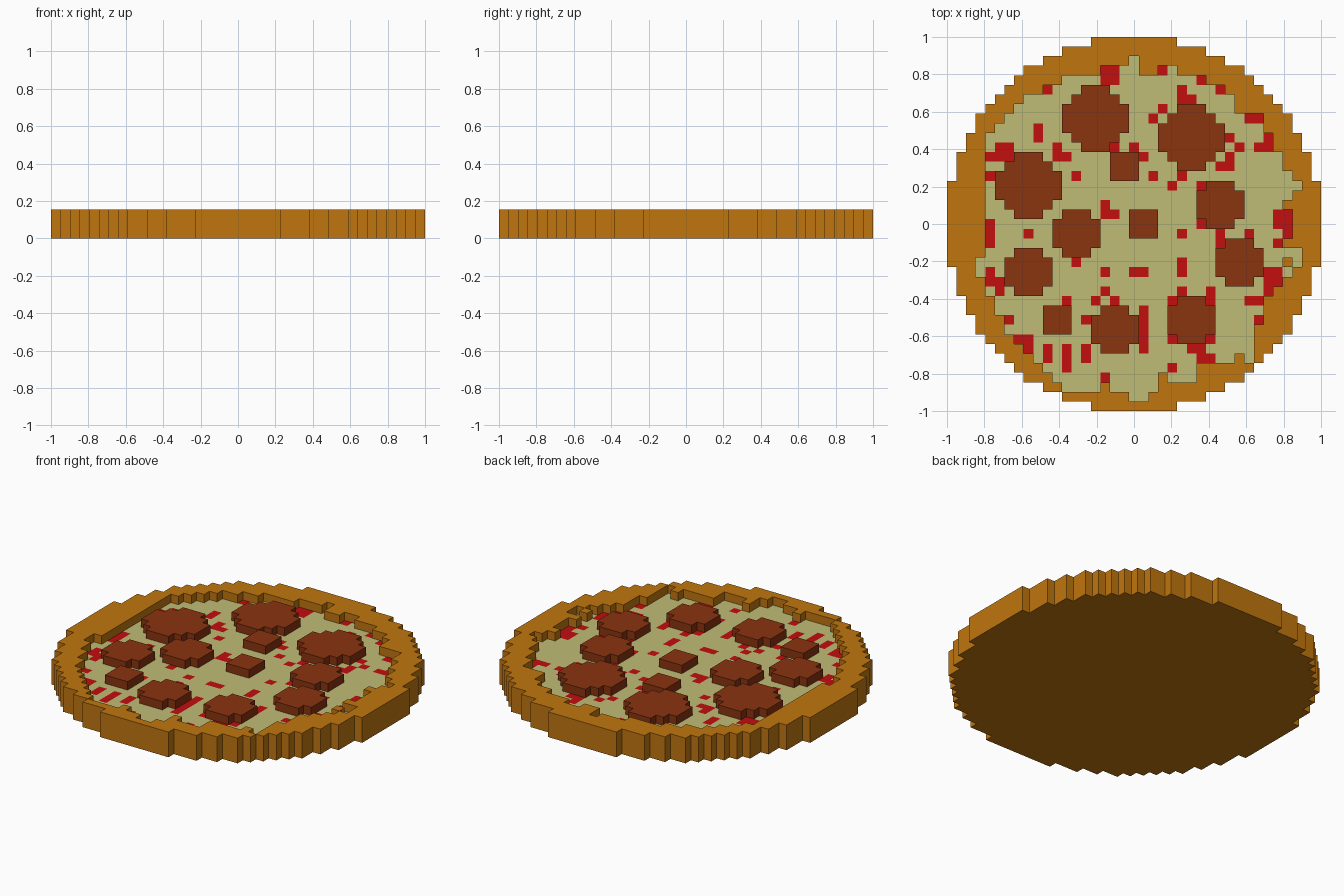
import bpy
import bmesh

if "Cube" in bpy.data.objects:
    bpy.data.objects.remove(bpy.data.objects["Cube"], do_unlink=True)

CELL = 2 / 39          # one block; the disc is 39 blocks across


def linear(c):
    return c / 12.92 if c <= 0.04045 else ((c + 0.055) / 1.055) ** 2.4


def material(name, hex_code):
    rgb = [linear(int(hex_code[k:k + 2], 16) / 255) for k in (0, 2, 4)]
    mat = bpy.data.materials.new(name)
    mat.use_nodes = True
    mat.diffuse_color = (*rgb, 1)
    bsdf = mat.node_tree.nodes["Principled BSDF"]
    bsdf.inputs["Base Color"].default_value = (*rgb, 1)
    bsdf.inputs["Roughness"].default_value = 0.9
    return mat


CRUST = material("baked_crust", "C0760F")
CHEESE = material("pale_cheese", "C0BC76")
SAUCE = material("tomato_sauce", "C40E0F")
SAUSAGE = material("sausage_brown", "8A330F")


def disc(ci, cj, radius_sq):
    """Blocks of a round slice centred on block (ci, cj)."""
    r = int(radius_sq ** 0.5) + 1
    return {(ci + i, cj + j) for i in range(-r, r + 1) for j in range(-r, r + 1)
            if i * i + j * j <= radius_sq}


def block_slab(name, cells, z0, z1, mats, rule=lambda c: 0):
    """Closed slab made of square blocks, walls only along its outline."""
    bm = bmesh.new()
    cache = {}

    def vert(i, j, z):
        key = (i, j, z)
        if key not in cache:
            cache[key] = bm.verts.new(((i - 0.5) * CELL, (j - 0.5) * CELL, z * CELL))
        return cache[key]

    for i, j in sorted(cells):
        ring = [(i, j), (i + 1, j), (i + 1, j + 1), (i, j + 1)]
        slot = rule((i, j))
        bm.faces.new([vert(*p, z1) for p in ring]).material_index = slot
        bm.faces.new([vert(*p, z0) for p in reversed(ring)])
        for k, (di, dj) in enumerate([(0, -1), (1, 0), (0, 1), (-1, 0)]):
            if (i + di, j + dj) not in cells:
                a, b = ring[k], ring[(k + 1) % 4]
                bm.faces.new([vert(*a, z0), vert(*b, z0), vert(*b, z1), vert(*a, z1)])
    mesh = bpy.data.meshes.new(name)
    bm.to_mesh(mesh)
    bm.free()
    for m in mats:
        mesh.materials.append(m)
    obj = bpy.data.objects.new(name, mesh)
    bpy.context.collection.objects.link(obj)
    return obj


# Cheese area: first and last block of each row, from the back row forward
SPANS = [(0, 0), (-3, 4), (-7, 7), (-9, 9), (-11, 10), (-12, 10), (-13, 13),
         (-14, 13), (-15, 14), (-15, 14), (-15, 15), (-15, 15), (-15, 16),
         (-15, 17), (-15, 16), (-15, 15), (-15, 16), (-15, 16), (-15, 16),
         (-15, 15), (-15, 17), (-16, 17), (-16, 16), (-15, 15), (-15, 14),
         (-14, 13), (-14, 13), (-13, 13), (-13, 12), (-12, 12), (-11, 12),
         (-10, 12), (-9, 6), (-8, 6), (-7, 2), (0, 1)]
cheese = {(i, 17 - row) for row, (a, b) in enumerate(SPANS) for i in range(a, b + 1)}
# Stray crust blocks poking through the cheese
cheese -= {(1, 16), (2, 16), (-3, -17), (11, -14), (3, -16), (16, -4)}

# Sauce spots, row: columns
SAUCE_NEAR_RIM = {
    16: [-3, -2, 3], 15: [-3, -2, 7], 14: [-9, 9], 11: [12, 13], 9: [14],
    8: [-14, -13, 13, 14], 7: [-15, -14, -13], 5: [-15], 1: [15, 16],
    0: [-15, 15, 16], -1: [-15, 16], -2: [-15, 15], -5: [-15, 14, 15],
    -6: [-15, -14, 14, 15], -7: [-14, 14], -8: [12, 13], -10: [-13, 13],
    -12: [-12, -11], -13: [-11], -15: [4], -16: [-3]}
SAUCE_INSIDE = {
    14: [5], 13: [5, 6], 12: [3], 11: [2], 10: [-10], 9: [-10, 10],
    8: [-8, -2, 0, 11], 7: [-8, -7, 1, 10], 6: [9, 10], 5: [-6, 2, 5],
    4: [4, 7], 2: [-3], 1: [-3, -2], 0: [7], -1: [-11, 5, 9, 12], -2: [9],
    -4: [-6, 5], -5: [-3, 0, 1, 5], -7: [-3, 5, 8], -8: [-7, -4, -2, 4, 8],
    -9: [1], -10: [-5, 1], -11: [1], -12: [-4, 1, 4, 8],
    -13: [-9, -7, -5, 1, 6, 7], -14: [-9, -7, -5, 7, 8], -15: [-7]}
sauce = {(i, j) for spots in (SAUCE_NEAR_RIM, SAUCE_INSIDE)
         for j, row in spots.items() for i in row}

# Crust: raised rim and flat base under the topping
block_slab("crust_rim", disc(0, 0, 380) - cheese, 0, 3, [CRUST])
block_slab("crust_base", cheese, 0, 1, [CRUST])

# Cheese layer with sauce showing through on chosen blocks
block_slab("cheese_layer", cheese, 1, 2, [CHEESE, SAUCE],
           lambda c: 1 if c in sauce else 0)

# Sausage slices in three sizes
SLICES = {
    "large": (10, [(-4, 11), (6, 9), (-11, 4)]),
    "medium": (5, [(-6, -1), (-11, -5), (-2, -11), (6, -10), (9, 2), (11, -4)]),
    "small": (2, [(-1, 6), (1, 0), (-8, -10)]),
}
for size, (radius_sq, centres) in SLICES.items():
    for n, (ci, cj) in enumerate(centres, 1):
        block_slab(f"{size}_sausage_slice_{n}", disc(ci, cj, radius_sq), 2, 3, [SAUSAGE])
